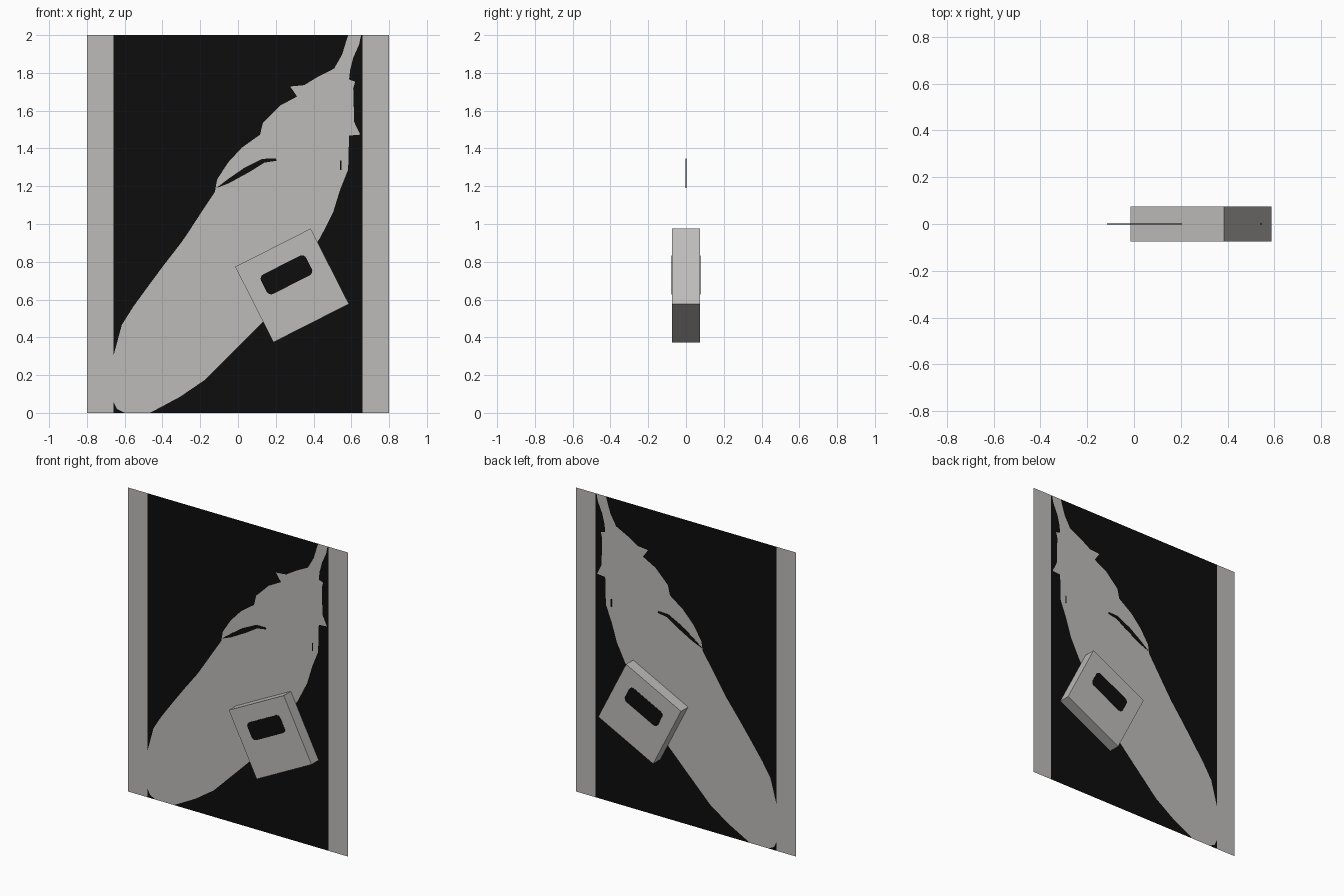
import bpy, bmesh, math
from mathutils import Matrix, Vector

if "Cube" in bpy.data.objects:
    bpy.data.objects.remove(bpy.data.objects["Cube"])


def material(name, rgb):
    m = bpy.data.materials.new(name)
    m.diffuse_color = (*rgb, 1)
    m.use_nodes = True
    m.node_tree.nodes["Principled BSDF"].inputs["Base Color"].default_value = m.diffuse_color
    return m


GREY = material("light grey", (0.51, 0.50, 0.485))
BLACK = material("black", (0.004, 0.004, 0.004))


def finish(name, bm, mats, matrix=Matrix()):
    me = bpy.data.meshes.new(name)
    bm.to_mesh(me)
    bm.free()
    for m in mats:
        me.materials.append(m)
    ob = bpy.data.objects.new(name, me)
    ob.matrix_world = matrix
    bpy.context.collection.objects.link(ob)
    return ob


def plate(name, pts, mat, y=0.0, thick=0.004, matrix=Matrix()):
    """Thin plate with outline pts (x, z), centred on depth y."""
    bm = bmesh.new()
    f = bm.faces.new([bm.verts.new((x, y - thick / 2, z)) for x, z in pts])
    r = bmesh.ops.extrude_face_region(bm, geom=[f])
    vs = [v for v in r["geom"] if isinstance(v, bmesh.types.BMVert)]
    bmesh.ops.translate(bm, verts=vs, vec=(0, thick, 0))
    bmesh.ops.recalc_face_normals(bm, faces=bm.faces)
    return finish(name, bm, [mat], matrix)


def x_at(edge, z):
    """Interpolate an outline of (x, z) points at height z."""
    for (xa, za), (xb, zb) in zip(edge, edge[1:]):
        if za <= z <= zb:
            return xa + (xb - xa) * (z - za) / (zb - za)
    return edge[-1][0]


# Left and right outline of the pale shape on the flat card
left = [(-.60, 0), (-.64, .02), (-.66, .06), (-.66, .30), (-.615, .466), (-.556, .56),
        (-.466, .684), (-.387, .79), (-.297, .906), (-.254, .97), (-.185, 1.076),
        (-.122, 1.171), (-.111, 1.235), (-.053, 1.325), (.02, 1.404), (.117, 1.473),
        (.132, 1.537), (.223, 1.627), (.313, 1.675), (.276, 1.728), (.35, 1.735),
        (.424, 1.78), (.509, 1.823), (.551, 1.897), (.583, 2)]
right = [(-.466, 0), (-.307, .085), (-.175, .175), (-.069, .281), (.011, .36),
         (.143, .493), (.435, .927), (.503, 1.06), (.54, 1.18), (.583, 1.288),
         (.588, 1.468), (.647, 1.473), (.615, 1.54), (.61, 1.717), (.62, 1.754),
         (.588, 1.765), (.594, 1.818), (.61, 1.88), (.641, 1.95), (.652, 2)]

# Flat card: rows of cells between margins and outline, coloured by column
bm = bmesh.new()
levels = sorted({z for _, z in left + right})
rows = []
for z in levels:
    xs = (-.8, -.66, x_at(left, z), x_at(right, z), .66, .8)
    rows.append([bm.verts.new((x, 0, z)) for x in xs])
for lo, hi in zip(rows, rows[1:]):
    for c in range(5):
        f = bm.faces.new((lo[c], lo[c + 1], hi[c + 1], hi[c]))
        f.material_index = c % 2
bmesh.ops.dissolve_degenerate(bm, dist=1e-5, edges=bm.edges)
finish("card", bm, [GREY, BLACK])

# Small dark slits in the pale shape
plate("long_slit", [(-.115, 1.19), (-.05, 1.215), (.06, 1.275), (.14, 1.325), (.205, 1.335),
                    (.20, 1.347), (.13, 1.345), (.03, 1.295), (-.05, 1.24)], BLACK)
plate("short_slit", [(.54, 1.285), (.547, 1.285), (.547, 1.335), (.54, 1.335)], BLACK)

# Tilted block through the card
tilt = Matrix.Translation((0.286, 0, 0.675)) @ Matrix.Rotation(-math.radians(26.9), 4, 'Y')
bm = bmesh.new()
bmesh.ops.create_cube(bm, size=1)
bmesh.ops.scale(bm, vec=Vector((0.448, 0.148, 0.448)), verts=bm.verts)
finish("block", bm, [GREY], tilt)

# Rounded dark window on both faces of the block
hw, hh, r = 0.134, 0.058, 0.026
outline = []
for k, (sx, sz) in enumerate(((1, 1), (-1, 1), (-1, -1), (1, -1))):
    for i in range(5):
        a = math.radians(90 * k + 22.5 * i)
        outline.append((-0.001 + sx * (hw - r) + r * math.cos(a),
                        0.063 + sz * (hh - r) + r * math.sin(a)))
for side, y in (("front", -0.074), ("back", 0.074)):
    plate(side + "_window", outline, BLACK, y, 0.003, tilt)
